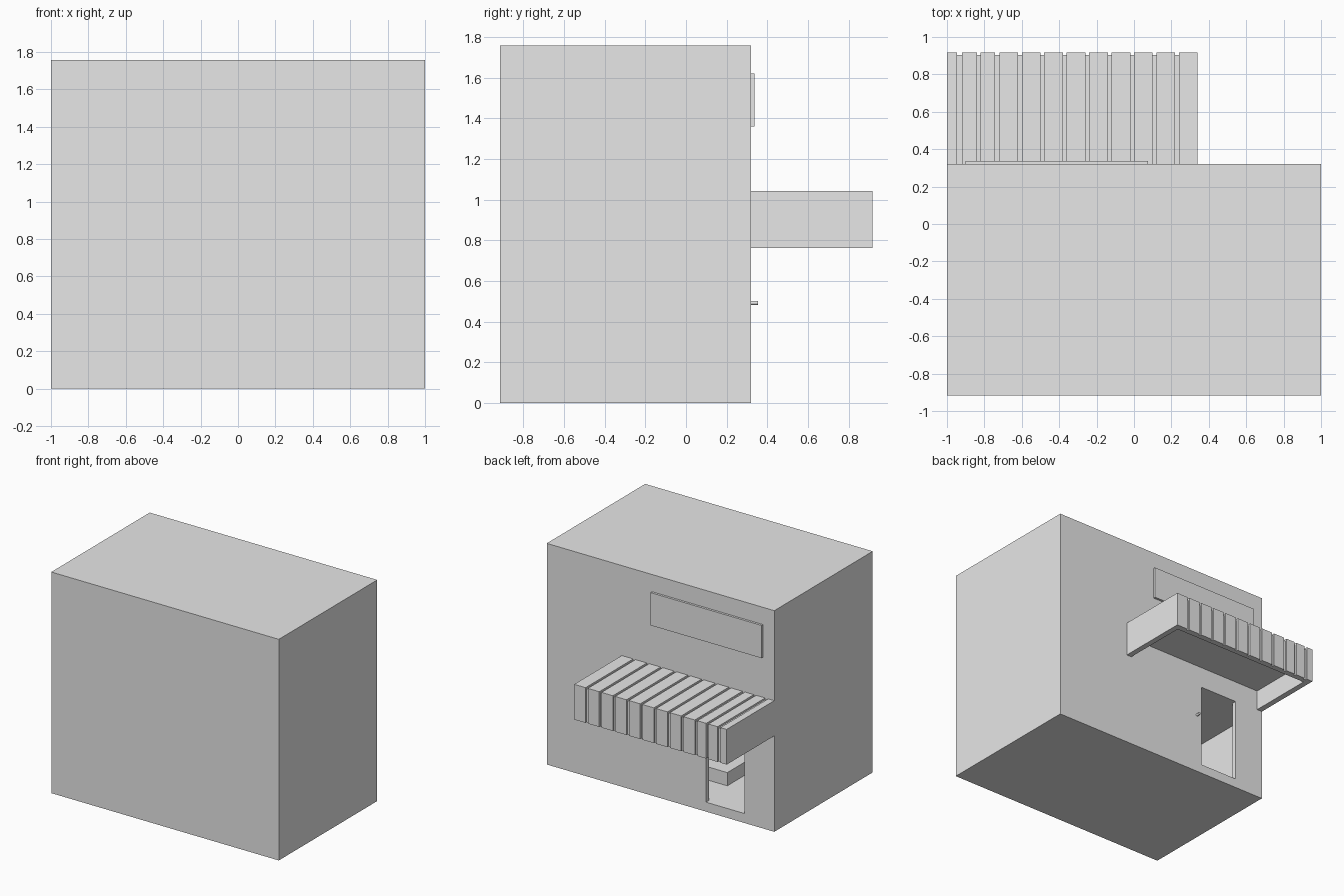
import bpy
from math import pi

old = bpy.data.objects.get("Cube")
if old:
    bpy.data.objects.remove(old, do_unlink=True)

# One plain grey for the whole building
grey = bpy.data.materials.new("plain_grey")
grey.use_nodes = True
grey.diffuse_color = (0.8, 0.8, 0.8, 1)
grey.node_tree.nodes["Principled BSDF"].inputs["Base Color"].default_value = (0.8, 0.8, 0.8, 1)


def box(name, x, y, z):
    """Box from (low, high) pairs along each axis."""
    bpy.ops.mesh.primitive_cube_add(size=1)
    ob = bpy.context.object
    ob.name = name
    for i, (a, b) in enumerate((x, y, z)):
        ob.location[i] = (a + b) / 2
        ob.scale[i] = b - a
    bpy.ops.object.transform_apply(location=True, rotation=False, scale=True)
    ob.data.materials.append(grey)
    return ob


def cut(target, cutter):
    """Subtract the cutter from the target, then remove the cutter."""
    cutter.hide_render = True
    mod = target.modifiers.new("cut", "BOOLEAN")
    mod.operation = "DIFFERENCE"
    mod.solver = "EXACT"
    mod.object = cutter
    bpy.context.view_layer.objects.active = target
    bpy.ops.object.modifier_apply(modifier=mod.name)
    bpy.data.objects.remove(cutter, do_unlink=True)


FRONT, WALL, EDGE = -0.916, 0.32, 0.918
FLOOR, CEILING = 0.075, 0.754
T = 0.035  # wall thickness

# Building block with a hollow ground floor and an open doorway
building = box("building", (-1, 1), (FRONT, WALL), (0, 1.757))
cut(building, box("room_cutter", (-0.96, 0.96), (FRONT + T, WALL - T), (FLOOR, CEILING)))
cut(building, box("doorway_cutter", (-0.74, -0.4), (WALL - 2 * T, WALL + T), (FLOOR, CEILING)))

# Low block standing inside the room
box("indoor_block", (-0.366, 0.1), (-0.4, 0.004), (FLOOR, 0.18))

# Small handle beside the doorway
bpy.ops.mesh.primitive_cylinder_add(vertices=16, radius=0.01, depth=0.034,
                                    location=(-0.355, WALL + 0.017, 0.492),
                                    rotation=(pi / 2, 0, 0))
handle = bpy.context.object
handle.name = "door_handle"
handle.data.materials.append(grey)
bpy.ops.object.shade_smooth_by_angle()

# Flat sign board above the awning
box("sign_board", (-0.9, 0.075), (WALL, 0.338), (1.36, 1.62))

# Awning: a shell open at the bottom, with raised slats over top and front
LOW, HIGH, LEFT = 0.762, 1.042, 0.34
GROOVE = 0.014
awning = box("awning_shell", (-1, LEFT), (WALL, EDGE - GROOVE), (LOW, HIGH - GROOVE))
cut(awning, box("awning_cutter", (-0.953, LEFT - 0.045), (WALL - T, 0.868), (LOW - T, 0.925)))

slats = [(0.24 - 0.12 * i, 0.34 - 0.12 * i) for i in range(9)]
slats += [(-0.82, -0.743), (-0.92, -0.84), (-1, -0.946)]
for span in slats:
    box("awning_slat_top", span, (WALL, EDGE), (HIGH - GROOVE, HIGH))
    box("awning_slat_front", span, (EDGE - GROOVE, EDGE), (LOW, HIGH - GROOVE))
